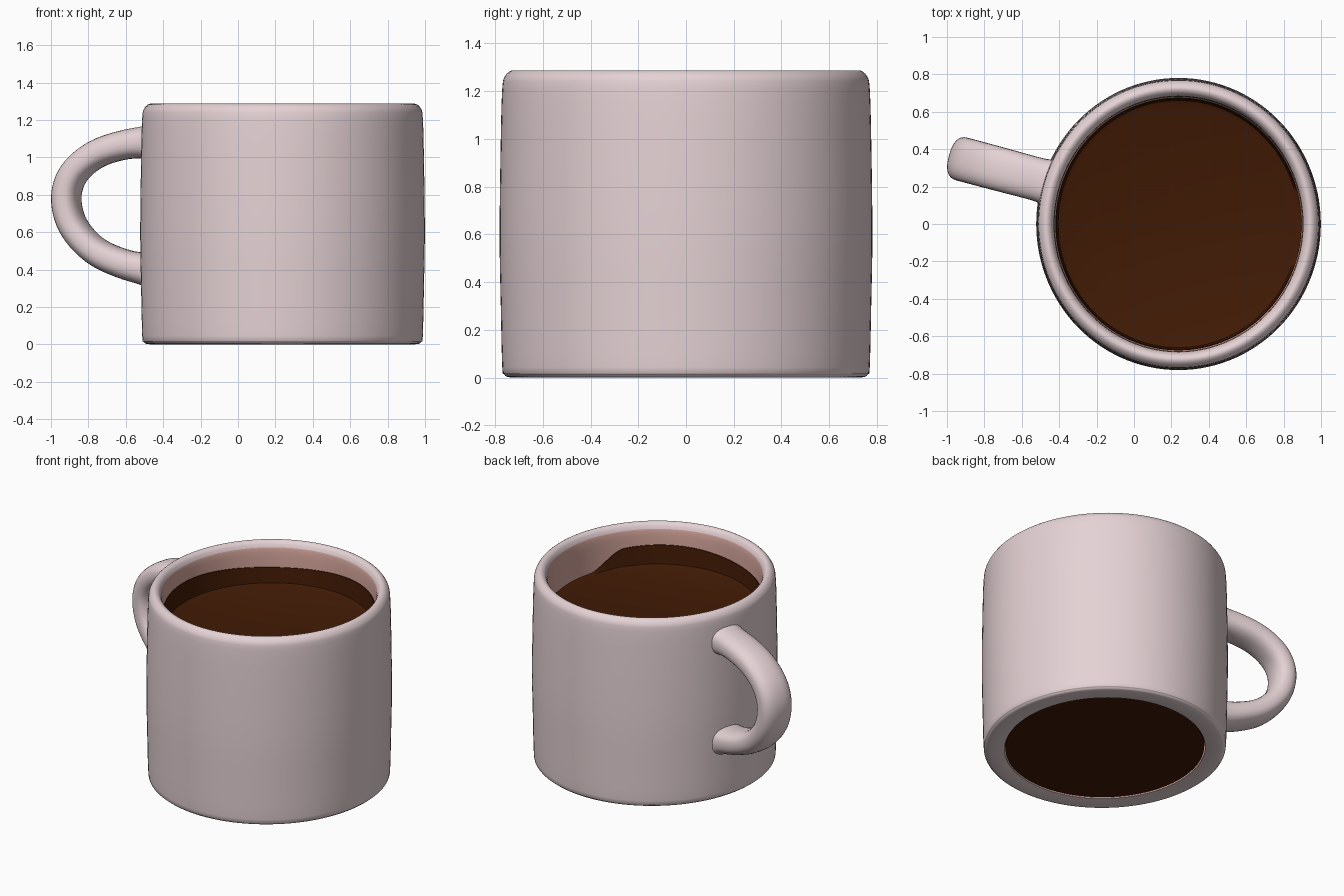
import bpy, bmesh, math
from mathutils import Vector

if "Cube" in bpy.data.objects:
    bpy.data.objects.remove(bpy.data.objects["Cube"])

CENTRE_X, SEGMENTS = 0.238, 120


def material(name, colour):
    m = bpy.data.materials.new(name)
    m.use_nodes = True
    m.diffuse_color = (*colour, 1)
    bsdf = next(n for n in m.node_tree.nodes if n.type == "BSDF_PRINCIPLED")
    bsdf.inputs["Base Color"].default_value = (*colour, 1)
    bsdf.inputs["Roughness"].default_value = 0.5
    return m


glaze = material("pale_pink_glaze", (0.785, 0.645, 0.665))
lining = material("salmon_lining", (0.68, 0.39, 0.34))
coffee = material("dark_coffee", (0.053, 0.0105, 0.0015))


def finish(name, bm, mats, angle=50):
    bmesh.ops.recalc_face_normals(bm, faces=bm.faces)
    mesh = bpy.data.meshes.new(name)
    bm.to_mesh(mesh)
    bm.free()
    for m in mats:
        mesh.materials.append(m)
    ob = bpy.data.objects.new(name, mesh)
    bpy.context.collection.objects.link(ob)
    bpy.ops.object.select_all(action="DESELECT")
    ob.select_set(True)
    bpy.context.view_layer.objects.active = ob
    bpy.ops.object.shade_smooth_by_angle(angle=math.radians(angle))


def smooth_path(points, steps):
    """Catmull-Rom interpolation through a few points."""
    p = [Vector(q) for q in points]
    p = [2 * p[0] - p[1]] + p + [2 * p[-1] - p[-2]]
    out = []
    for a, b, c, d in zip(p, p[1:], p[2:], p[3:]):
        for k in range(steps):
            t = k / steps
            out.append(0.5 * (2 * b + (c - a) * t + (2 * a - 5 * b + 4 * c - d) * t * t
                              + (3 * b - a - 3 * c + d) * t ** 3))
    return out + [p[-2]]


def bridge(bm, rings, closed=False):
    pairs = list(zip(rings, rings[1:])) + ([(rings[-1], rings[0])] if closed else [])
    for a, b in pairs:
        n = len(a)
        for i in range(n):
            j = (i + 1) % n
            bm.faces.new((a[i], a[j], b[j], b[i]))


def lathe_ring(bm, radius, height):
    """One slightly oval ring; height may vary with direction."""
    ring = []
    for i in range(SEGMENTS):
        a = math.tau * i / SEGMENTS
        z = height(a) if callable(height) else height
        ring.append(bm.verts.new((CENTRE_X + 0.987 * radius * math.cos(a),
                                  1.013 * radius * math.sin(a), z)))
    return ring


# Mug wall: open at the base, rounded foot and rim
bm = bmesh.new()
profile = [(0.628, 0.006), (0.68, 0), (0.734, 0.002), (0.752, 0.014), (0.76, 0.045),
           (0.766, 0.3), (0.771, 0.6), (0.766, 1.0), (0.76, 1.21), (0.749, 1.262),
           (0.722, 1.286), (0.698, 1.28), (0.682, 1.257), (0.673, 1.21),
           (0.668, 1.0), (0.65, 0.1)]
rings = [lathe_ring(bm, p.x, p.y) for p in smooth_path(profile, 3)]
bridge(bm, rings, closed=True)
for f in bm.faces:
    c = f.calc_center_median()
    r = math.hypot(c.x - CENTRE_X, c.y)
    f.material_index = int(r < 0.69 and 0.02 < c.z < 1.252)
finish("mug_wall", bm, [glaze, lining])


# Coffee: fills the mug, with a wavy stain clinging to the wall above its level
LEVEL = 1.008


def stain_top(a):
    d = math.degrees(math.atan2(math.sin(a), math.cos(a)))
    rise = min(1, max(0, (abs(d + 2) - 14) / 22))
    rise = rise * rise * (3 - 2 * rise)
    return LEVEL + 0.006 + rise * (0.118 - 0.014 * math.cos(3 * a))


def meniscus(a):
    return LEVEL + 0.08 * (stain_top(a) - LEVEL)


bm = bmesh.new()
rings = [lathe_ring(bm, 0.622, 0.012), lathe_ring(bm, 0.63, 0.1),
         lathe_ring(bm, 0.664, LEVEL - 0.02), lathe_ring(bm, 0.667, stain_top),
         lathe_ring(bm, 0.662, stain_top), lathe_ring(bm, 0.652, meniscus),
         lathe_ring(bm, 0.63, LEVEL)]
bridge(bm, rings)
bm.faces.new(rings[0])
bm.faces.new(rings[-1])
finish("coffee", bm, [coffee], 40)


# Handle: flattened round section swept along a loop, flared where it joins
path = smooth_path([(-0.43, 1.085), (-0.6, 1.068), (-0.76, 1.015), (-0.876, 0.915),
                    (-0.918, 0.785), (-0.882, 0.635), (-0.768, 0.505), (-0.61, 0.43),
                    (-0.43, 0.39)], 6)
out = Vector((-0.966, 0.259, 0))
side = Vector((0.259, 0.966, 0))
bm = bmesh.new()
rings = []
for i, p in enumerate(path):
    t = path[min(i + 1, len(path) - 1)] - path[max(i - 1, 0)]
    tangent = (out * (-t.x) + Vector((0, 0, t.y))).normalized()
    normal = side.cross(tangent)
    u = abs(2 * i / (len(path) - 1) - 1)
    thick = 0.074 + 0.012 * u ** 3 + 0.025 * u ** 16
    wide = 0.118 - 0.006 * u ** 4 + 0.025 * u ** 20
    centre = Vector((p.x, 0.216 - 0.268 * (p.x + 0.43), p.y))
    ring = []
    for k in range(28):
        a = math.tau * k / 28
        c, s = math.cos(a), math.sin(a)
        ring.append(bm.verts.new(centre
                                 + side * math.copysign(abs(c) ** 0.8, c) * wide
                                 + normal * math.copysign(abs(s) ** 0.8, s) * thick))
    rings.append(ring)
bridge(bm, rings)
bm.faces.new(rings[0])
bm.faces.new(rings[-1])
finish("handle", bm, [glaze])
